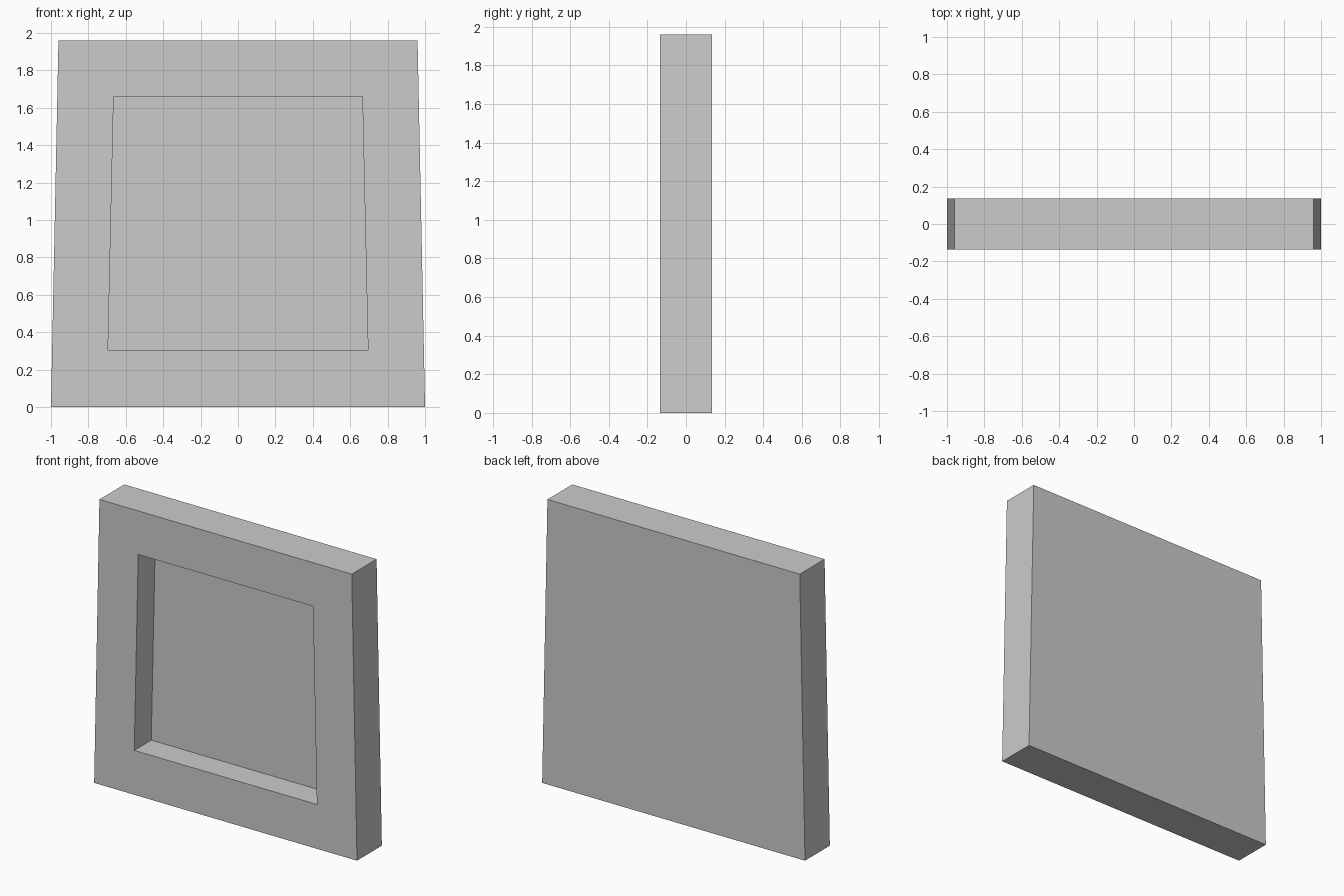
import bpy
import bmesh

cube = bpy.data.objects.get("Cube")
if cube:
    bpy.data.objects.remove(cube, do_unlink=True)

# Single plain grey
grey = bpy.data.materials.new("light_grey")
grey.use_nodes = True
colour = (0.6, 0.6, 0.6, 1)
grey.diffuse_color = colour
grey.node_tree.nodes["Principled BSDF"].inputs["Base Color"].default_value = colour

FRONT, FLOOR, BACK = -0.135, 0.05, 0.135


def trapezoid(bm, y, z0, z1, half_bottom, half_top):
    """Four vertices of a tapered outline lying at depth y."""
    outline = [(-half_bottom, z0), (half_bottom, z0), (half_top, z1), (-half_top, z1)]
    return [bm.verts.new((x, y, z)) for x, z in outline]


def bridge(bm, a, b):
    """Ring of quads between two outlines."""
    for i in range(4):
        j = (i + 1) % 4
        bm.faces.new((a[i], a[j], b[j], b[i]))


# Tapered slab with a square recess in its front
bm = bmesh.new()
back = trapezoid(bm, BACK, 0, 1.96, 1.0, 0.96)
front = trapezoid(bm, FRONT, 0, 1.96, 1.0, 0.96)
rim = trapezoid(bm, FRONT, 0.305, 1.66, 0.695, 0.665)
floor = trapezoid(bm, FLOOR, 0.305, 1.66, 0.695, 0.665)
bm.faces.new(back)
for a, b in ((back, front), (front, rim), (rim, floor)):
    bridge(bm, a, b)
bm.faces.new(floor)
bmesh.ops.recalc_face_normals(bm, faces=bm.faces)

mesh = bpy.data.meshes.new("recessed_panel")
bm.to_mesh(mesh)
bm.free()
mesh.materials.append(grey)
panel = bpy.data.objects.new("recessed_panel", mesh)
bpy.context.collection.objects.link(panel)
